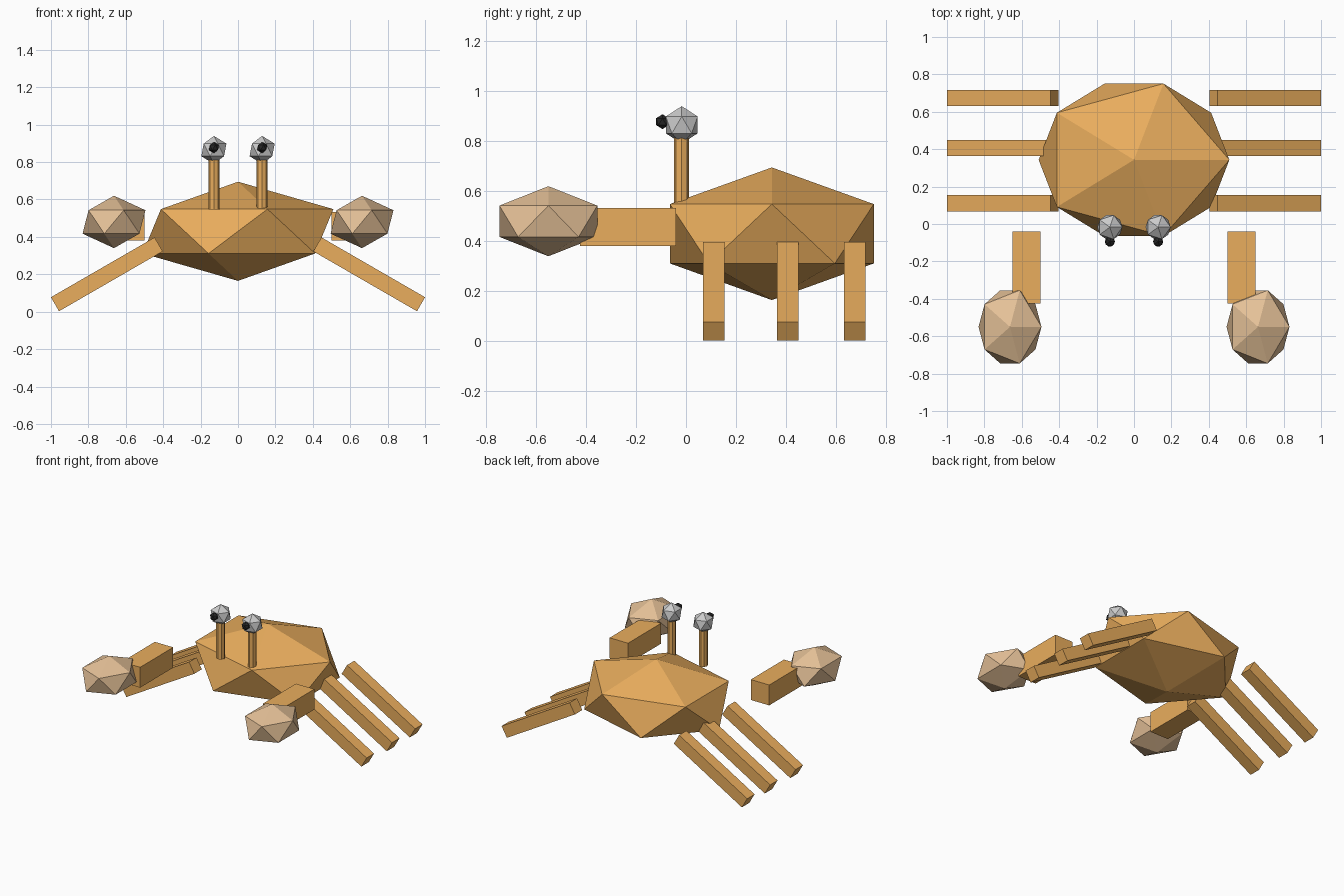
import bpy
from math import radians

if "Cube" in bpy.data.objects:
    bpy.data.objects.remove(bpy.data.objects["Cube"])


def material(name, rgb):
    m = bpy.data.materials.new(name)
    m.diffuse_color = (*rgb, 1)
    m.use_nodes = True
    m.node_tree.nodes["Principled BSDF"].inputs["Base Color"].default_value = m.diffuse_color
    return m


shell = material("shell_orange", (0.82, 0.42, 0.11))
pale = material("claw_tan", (0.78, 0.53, 0.31))
dark = material("pupil_black", (0.02, 0.02, 0.02))


def finish(name, mat):
    ob = bpy.context.object
    ob.name = name
    if mat:
        ob.data.materials.append(mat)
    return ob


def gem(name, loc, radii, mat=None):
    # 20-sided low-poly ball
    bpy.ops.mesh.primitive_ico_sphere_add(subdivisions=1, radius=1, location=loc)
    bpy.context.object.scale = radii
    return finish(name, mat)


def box(name, loc, size, mat, tilt=0):
    bpy.ops.mesh.primitive_cube_add(size=1, location=loc, rotation=(0, tilt, 0))
    bpy.context.object.scale = size
    return finish(name, mat)


# Body
gem("body", (0, 0.343, 0.43), (0.57, 0.479, 0.265), shell)

for side, s in (("left", -1), ("right", 1)):
    # Arm and claw
    box(f"{side}_arm", (s * 0.575, -0.232, 0.457), (0.15, 0.385, 0.15), shell)
    gem(f"{side}_claw", (s * 0.663, -0.55, 0.48), (0.188, 0.23, 0.14), pale)

    # Three legs sloping down and outwards
    for i, y in enumerate((0.111, 0.407, 0.674)):
        box(f"{side}_leg_{i + 1}", (s * 0.7015, y, 0.2),
            (0.64, 0.086, 0.0865), shell, s * radians(30))

    # Eye stalk, eye and pupil
    x = s * 0.129
    bpy.ops.mesh.primitive_cylinder_add(vertices=8, radius=0.03, depth=0.29,
                                        location=(x, -0.018, 0.692))
    finish(f"{side}_eye_stalk", shell)
    gem(f"{side}_eye", (x, -0.017, 0.865), (0.075, 0.075, 0.075))
    gem(f"{side}_pupil", (x, -0.094, 0.878), (0.03, 0.03, 0.03), dark)
